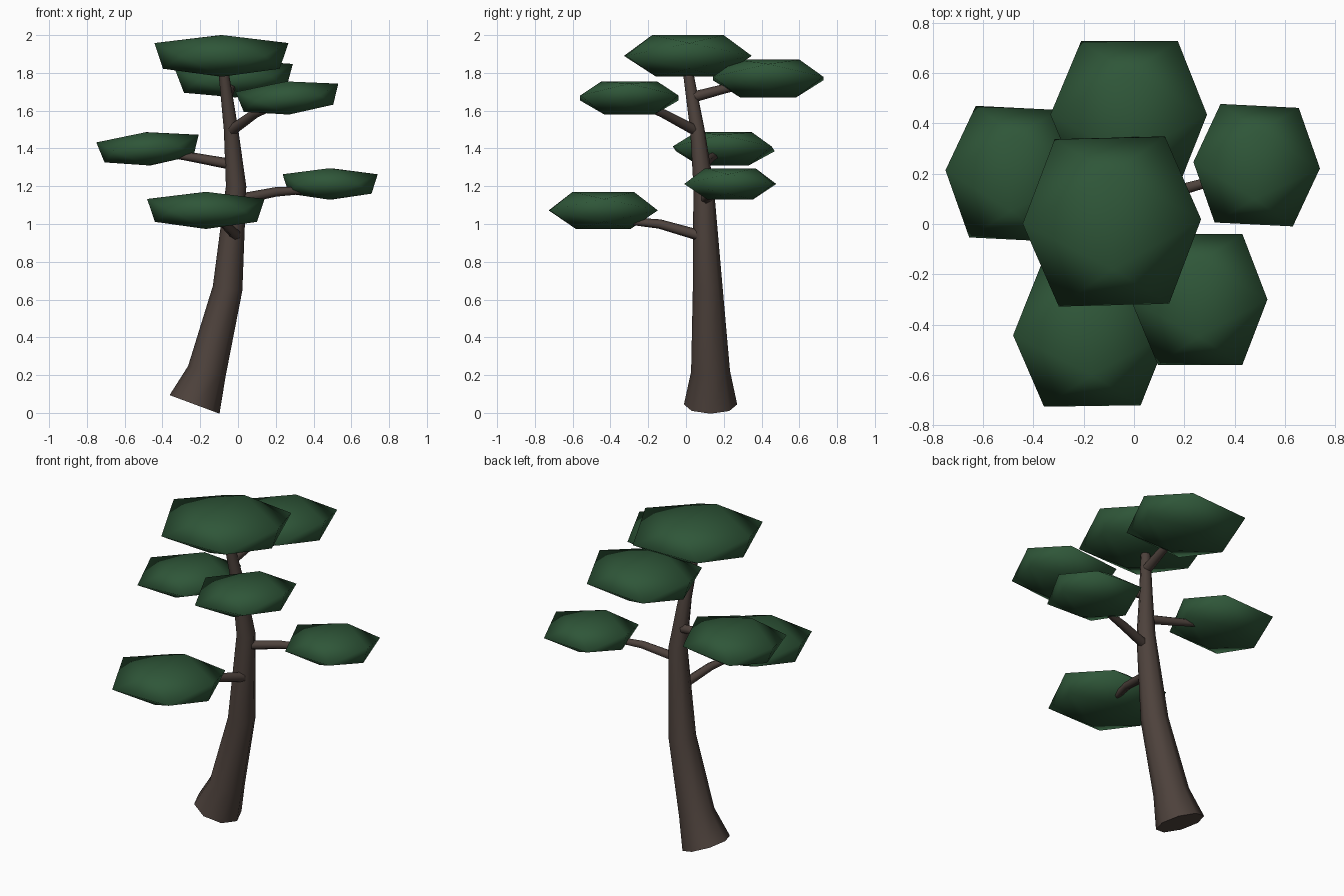
import bpy, bmesh, math
from mathutils import Vector, Euler

cube = bpy.data.objects.get("Cube")
if cube:
    bpy.data.objects.remove(cube, do_unlink=True)


def material(name, colour):
    mat = bpy.data.materials.new(name)
    mat.use_nodes = True
    mat.diffuse_color = colour
    mat.node_tree.nodes["Principled BSDF"].inputs["Base Color"].default_value = colour
    return mat


bark = material("brown_bark", (0.075, 0.054, 0.045, 1))
leaf = material("dark_green_leaf", (0.028, 0.093, 0.040, 1))


def finish(name, bm, mat):
    bmesh.ops.recalc_face_normals(bm, faces=bm.faces)
    for face in bm.faces:
        face.smooth = True
    mesh = bpy.data.meshes.new(name)
    bm.to_mesh(mesh)
    bm.free()
    mesh.materials.append(mat)
    obj = bpy.data.objects.new(name, mesh)
    bpy.context.collection.objects.link(obj)
    return obj


def limb(name, path, radii, sides):
    """Tapered tube whose rings stand square to the path."""
    bm = bmesh.new()
    pts = [Vector(p) for p in path]
    rings = []
    for i, (p, r) in enumerate(zip(pts, radii)):
        along = pts[min(i + 1, len(pts) - 1)] - pts[max(i - 1, 0)]
        # Keep the ring directions steady along the limb
        ref = Vector((0, 1, 0)) if abs(along.normalized().y) < 0.75 else Vector((1, 0, 0))
        if i == 0:
            first_ref = ref
        u = first_ref.cross(along).normalized()
        v = along.cross(u).normalized()
        angles = [math.tau * k / sides for k in range(sides)]
        rings.append([bm.verts.new(p + r * (u * math.cos(a) + v * math.sin(a)))
                      for a in angles])
    for low, high in zip(rings, rings[1:]):
        for k in range(sides):
            n = (k + 1) % sides
            bm.faces.new((low[k], low[n], high[n], high[k]))
    for ring in (rings[0], rings[-1]):
        cap = bm.faces.new(ring)
        for edge in cap.edges:
            edge.smooth = False
    return finish(name, bm, bark)


def leaf_pad(name, centre, half, tilt=0, turn=0):
    """Flattened icosahedron, edge up, slightly narrower underneath."""
    bm = bmesh.new()
    g = 2 / (1 + math.sqrt(5))
    for a in (-1, 1):
        for b in (-1, 1):
            under = 0.87 if b < 0 else 1
            ridge = 0.82 if b < 0 else 0.92
            for co in ((0, a * g * ridge, b), (a * g, b, 0), (a * under, 0, b * g)):
                bm.verts.new([c * h for c, h in zip(co, half)])
    bmesh.ops.convex_hull(bm, input=bm.verts)
    obj = finish(name, bm, leaf)
    obj.location = centre
    obj.rotation_euler = Euler((0, tilt, turn))
    return obj


# Leaning trunk
limb("trunk",
     [(-.23, .13, .045), (-.165, .13, .22), (-.055, .115, .66),
      (-.01, .093, 1.2), (-.037, .06, 1.5), (-.077, .01, 1.81)],
     [.141, .103, .079, .054, .038, .027], 8)

# Bent branches
branches = {
    "front_low_branch": [(-.01, .07, .94), (-.07, -.14, 1.0), (-.13, -.34, 1.02)],
    "left_branch": [(0, .1, 1.13), (.2, .14, 1.17), (.38, .19, 1.18)],
    "right_branch": [(-.03, .09, 1.315), (-.22, .13, 1.35), (-.36, .17, 1.37)],
    "front_high_branch": [(-.035, .05, 1.495), (.09, -.12, 1.585), (.2, -.24, 1.63)],
    "back_branch": [(-.06, .03, 1.67), (-.04, .2, 1.715), (-.02, .36, 1.75)],
}
for name, path in branches.items():
    limb(name, path, [.029, .025, .018], 6)

# Leaf pads
leaf_pad("top_leaf_pad", (-.088, .01, 1.89), (.355, .333, .11), 0, .025)
leaf_pad("back_leaf_pad", (-.018, .435, 1.77), (.312, .292, .1), -.05)
leaf_pad("front_high_leaf_pad", (.263, -.3, 1.667), (.273, .26, .088), -.08)
leaf_pad("right_leaf_pad", (-.475, .2, 1.398), (.272, .262, .088), -.075, -.05)
leaf_pad("left_leaf_pad", (.488, .234, 1.212), (.252, .236, .083), 0, -.05)
leaf_pad("front_low_leaf_pad", (-.17, -.438, 1.072), (.311, .286, .098), 0, .015)
